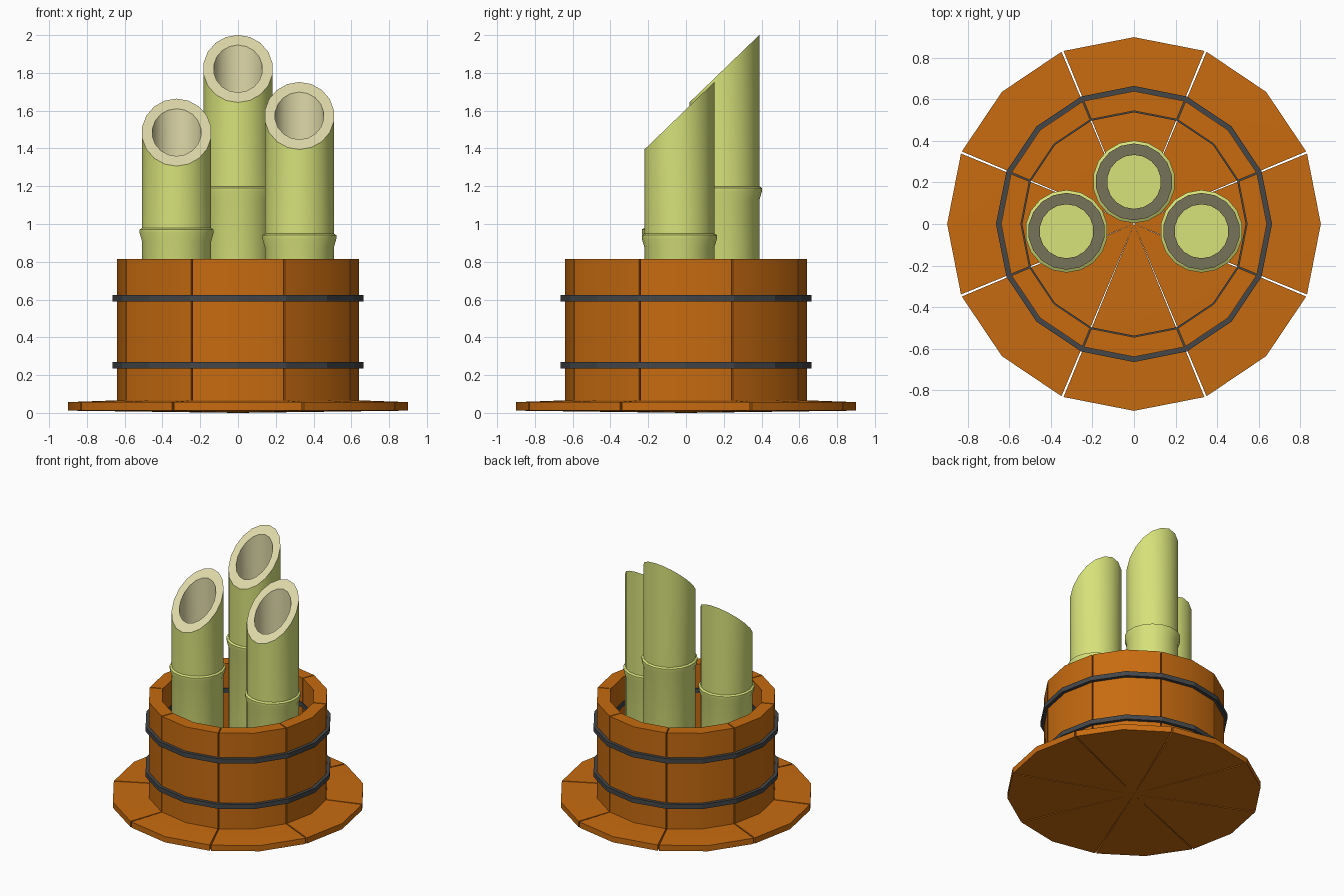
import bpy
import bmesh
from math import sin, cos, pi, radians

cube = bpy.data.objects.get("Cube")
if cube:
    bpy.data.objects.remove(cube, do_unlink=True)


def material(name, rgb):
    linear = [((c / 255 + 0.055) / 1.055) ** 2.4 for c in rgb] + [1.0]
    mat = bpy.data.materials.new(name)
    mat.use_nodes = True
    mat.diffuse_color = linear
    mat.node_tree.nodes["Principled BSDF"].inputs["Base Color"].default_value = linear
    return mat


wood = material("orange_wood", (199, 107, 16))
iron = material("dark_iron", (68, 70, 73))
green = material("bamboo_green", (215, 226, 122))
cream = material("bamboo_cream", (222, 216, 168))


def finish(bm, name, mats, smooth=True):
    bmesh.ops.recalc_face_normals(bm, faces=bm.faces)
    mesh = bpy.data.meshes.new(name)
    bm.to_mesh(mesh)
    bm.free()
    for mat in mats:
        mesh.materials.append(mat)
    obj = bpy.data.objects.new(name, mesh)
    bpy.context.collection.objects.link(obj)
    if smooth:
        bpy.ops.object.select_all(action='DESELECT')
        obj.select_set(True)
        bpy.context.view_layer.objects.active = obj
        bpy.ops.object.shade_smooth_by_angle(angle=radians(30))
    return obj


def sweep(name, profile, angles, mat, closed=False, smooth=True):
    """Sweep a closed (radius, z) profile through the given angles."""
    bm = bmesh.new()
    rows = [[bm.verts.new((r * cos(a), r * sin(a), z)) for r, z in profile]
            for a in angles]
    pairs = list(zip(rows, rows[1:]))
    if closed:
        pairs.append((rows[-1], rows[0]))
    else:
        bm.faces.new(rows[0])
        bm.faces.new(rows[-1])
    n = len(profile)
    for a, b in pairs:
        for i in range(n):
            j = (i + 1) % n
            bm.faces.new((a[i], a[j], b[j], b[i]))
    return finish(bm, name, [mat], smooth)


# Eight wedge boards and eight staves, with narrow gaps between them
board = [(0.004, 0), (0.9, 0.012), (0.9, 0.057), (0.6, 0.068), (0.004, 0.068)]
stave = [(0.545, 0.06), (0.64, 0.06), (0.64, 0.815), (0.545, 0.815)]
for k in range(8):
    mid = k * pi / 4
    half = pi / 8 - 0.006
    angles = (mid - half, mid, mid + half)
    sweep(f"base_board_{k + 1}", board, angles, wood)
    sweep(f"tub_stave_{k + 1}", stave, angles, wood)

# Iron hoops passing through the staves
circle = [i * pi / 8 for i in range(16)]
for label, z in (("lower", 0.252), ("upper", 0.607)):
    hoop = [(r, z + h) for r, h in
            ((0.538, -0.018), (0.665, -0.018), (0.665, 0.018), (0.538, 0.018))]
    sweep(label + "_hoop", hoop, circle, iron, closed=True, smooth=False)


def bamboo(name, cx, cy, node, top, sides=18):
    """Hollow cane with a raised node and a slanted cut."""
    outer, inner, slope = 0.185, 0.13, 0.965
    # None marks the slanted cut
    profile = [(outer, 0.06), (outer, node - 0.06), (0.199, node - 0.012),
               (0.199, node + 0.006), (outer, node + 0.014), (outer, None),
               (inner, None), (inner, node)]
    bm = bmesh.new()
    rings = []
    for r, z in profile:
        ring = []
        for i in range(sides):
            a = 2 * pi * i / sides + pi / 2
            x, y = r * cos(a), r * sin(a)
            ring.append(bm.verts.new((cx + x, cy + y,
                                      top + slope * y if z is None else z)))
        rings.append(ring)
    for level, (lo, hi) in enumerate(zip(rings, rings[1:])):
        for i in range(sides):
            j = (i + 1) % sides
            face = bm.faces.new((lo[i], lo[j], hi[j], hi[i]))
            face.material_index = 1 if level >= 5 else 0
    bm.faces.new(rings[0])
    bm.faces.new(rings[-1])
    finish(bm, name, [green, cream])


# Three canes
bamboo("back_cane", 0, 0.203, 1.185, 1.822)
bamboo("right_cane", -0.325, -0.035, 0.965, 1.485)
bamboo("left_cane", 0.325, -0.035, 0.935, 1.573)
